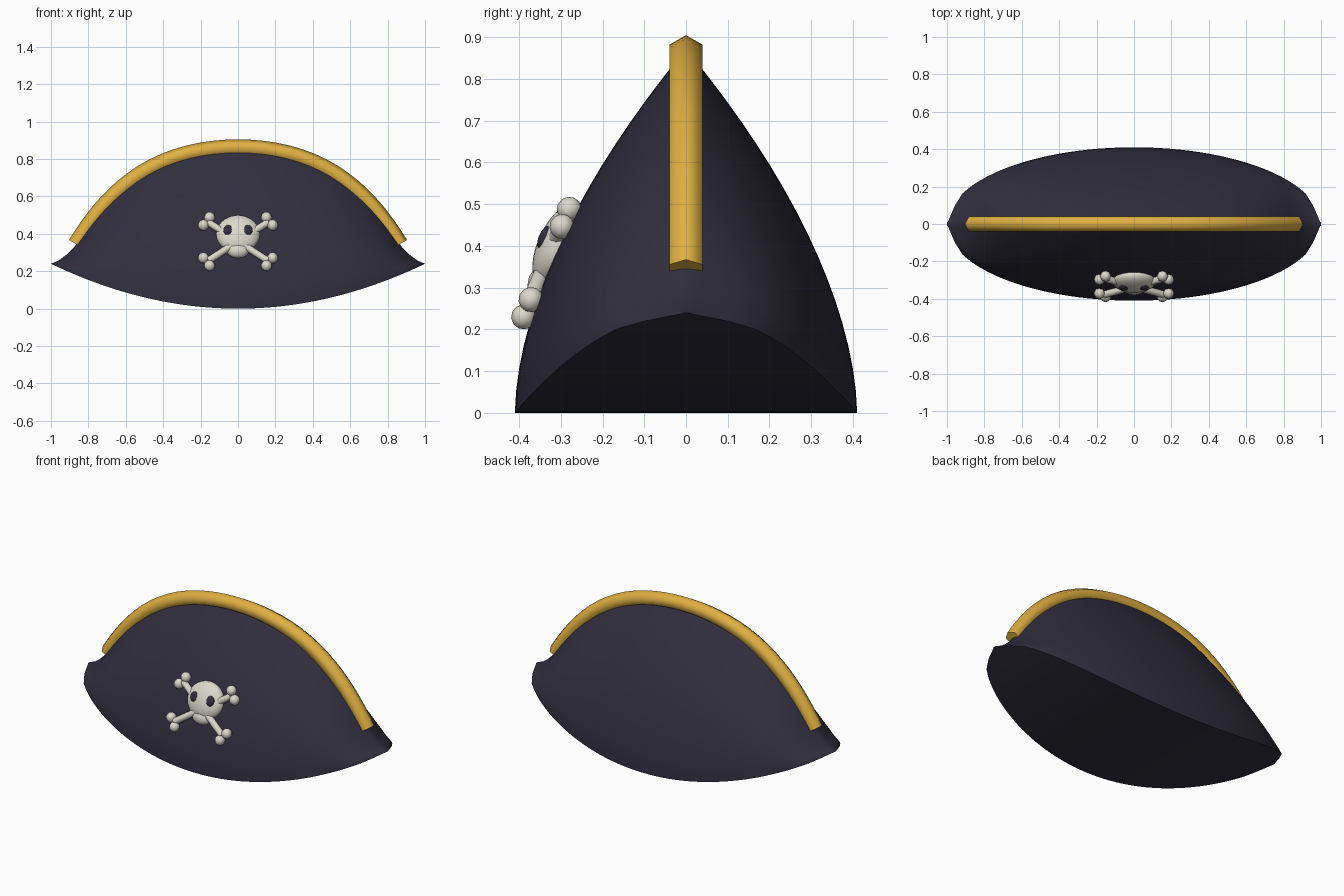
import bpy, bmesh, math
from mathutils import Matrix, Vector

if "Cube" in bpy.data.objects:
    bpy.data.objects.remove(bpy.data.objects["Cube"])


def material(name, rgb):
    m = bpy.data.materials.new(name)
    m.diffuse_color = (*rgb, 1)
    m.use_nodes = True
    m.node_tree.nodes["Principled BSDF"].inputs["Base Color"].default_value = m.diffuse_color
    return m


NAVY = material("dark navy felt", (0.030, 0.027, 0.047))
GOLD = material("gold trim", (0.74, 0.43, 0.055))
BONE = material("bone white", (0.71, 0.69, 0.61))


def finish(name, bm, mat, angle):
    bmesh.ops.recalc_face_normals(bm, faces=bm.faces)
    me = bpy.data.meshes.new(name)
    bm.to_mesh(me)
    bm.free()
    me.materials.append(mat)
    ob = bpy.data.objects.new(name, me)
    bpy.context.collection.objects.link(ob)
    bpy.ops.object.select_all(action='DESELECT')
    ob.select_set(True)
    bpy.context.view_layer.objects.active = ob
    bpy.ops.object.shade_smooth_by_angle(angle=math.radians(angle))
    return ob


def loft(name, rings, mat, angle, caps):
    bm = bmesh.new()
    vs = [[bm.verts.new(p) for p in r] for r in rings]
    n = len(vs[0])
    for a, b in zip(vs, vs[1:]):
        for i in range(n):
            j = (i + 1) % n
            bm.faces.new((a[i], a[j], b[j], b[i]))
    if caps:
        bm.faces.new(vs[0])
        bm.faces.new(vs[-1])
    return finish(name, bm, mat, angle)


# Ridge height along x, flaring out to the pointed tips
def ridge(x):
    x = abs(x)
    if x < 0.87:
        return 0.86 - 0.424 * x**2 - 0.355 * x**4
    return 0.24 + 0.096 * ((1 - x) / 0.13) ** 1.5


# Hat body: bowed half-sections, closed by an arched underside
def section(x):
    w = min(0.41 * math.sqrt(max(0, 1 - x * x)), 0.03 + 1.62 * (1 - abs(x)))
    lo, hi = 0.24 * x * x, ridge(x)
    half = []
    for i in range(17):
        t = i / 16
        half.append((0.01 + (w - 0.01) * (1 - t**1.75), lo + (hi - lo) * t))
    return [(x, -y, z) for y, z in half] + [(x, y, z) for y, z in reversed(half)]


loft("hat_body", [section(-1 + i / 24) for i in range(49)], NAVY, 50, False)

# Gold trim: six-sided tube swept along the ridge
rings = []
for i in range(41):
    x = 0.865 * math.sin(math.pi / 2 * (-1 + i / 20))
    slope = -0.848 * x - 1.42 * x**3
    up = Vector((-slope, 0, 1)).normalized()
    c = Vector((x, 0, ridge(x)))
    rings.append([c + 0.045 * (up * math.cos(k * math.pi / 3)
                               + Vector((0, math.sin(k * math.pi / 3), 0)))
                  for k in range(6)])
loft("ridge_trim", rings, GOLD, 65, True)

# Emblem frame lies on the sloping front of the hat (local -y points outward)
FRAME = Matrix.Translation((0, -0.325, 0.355)) @ Matrix.Rotation(math.radians(-23), 4, 'X')


def ball(name, centre, radii, mat, seg=16, rows=10):
    bm = bmesh.new()
    bmesh.ops.create_uvsphere(bm, u_segments=seg, v_segments=rows, radius=1)
    bm.transform(FRAME @ Matrix.Translation(centre) @ Matrix.Diagonal((*radii, 1)))
    return finish(name, bm, mat, 65)


ball("skull_head", (0, 0, 0.048), (0.117, 0.05, 0.107), BONE, 24, 14)
ball("skull_jaw", (0, 0, -0.045), (0.064, 0.036, 0.046), BONE, 10, 6)

for side, s in (("left", -1), ("right", 1)):
    ball("eye_socket_" + side, (s * 0.053, -0.040, 0.054), (0.026, 0.012, 0.029), NAVY)
    # Crossed bone with a pair of knobs at each end
    a, b = Vector((-0.16 * s, -0.01, -0.112)), Vector((0.16 * s, -0.01, 0.112))
    bm = bmesh.new()
    bmesh.ops.create_cone(bm, cap_ends=True, segments=8, radius1=0.02, radius2=0.02,
                          depth=(b - a).length)
    bm.transform(FRAME @ Matrix.Translation((a + b) / 2)
                 @ (b - a).to_track_quat('Z', 'Y').to_matrix().to_4x4())
    finish("crossbone_" + side, bm, BONE, 60)
    for level, v in (("lower", -1), ("upper", 1)):
        for part, kx, kz in (("inner", 0.152, 0.140), ("outer", 0.185, 0.095)):
            ball(f"bone_knob_{level}_{side}_{part}", (s * kx, -0.01, v * kz),
                 (0.03, 0.03, 0.03), BONE, 8, 6)
